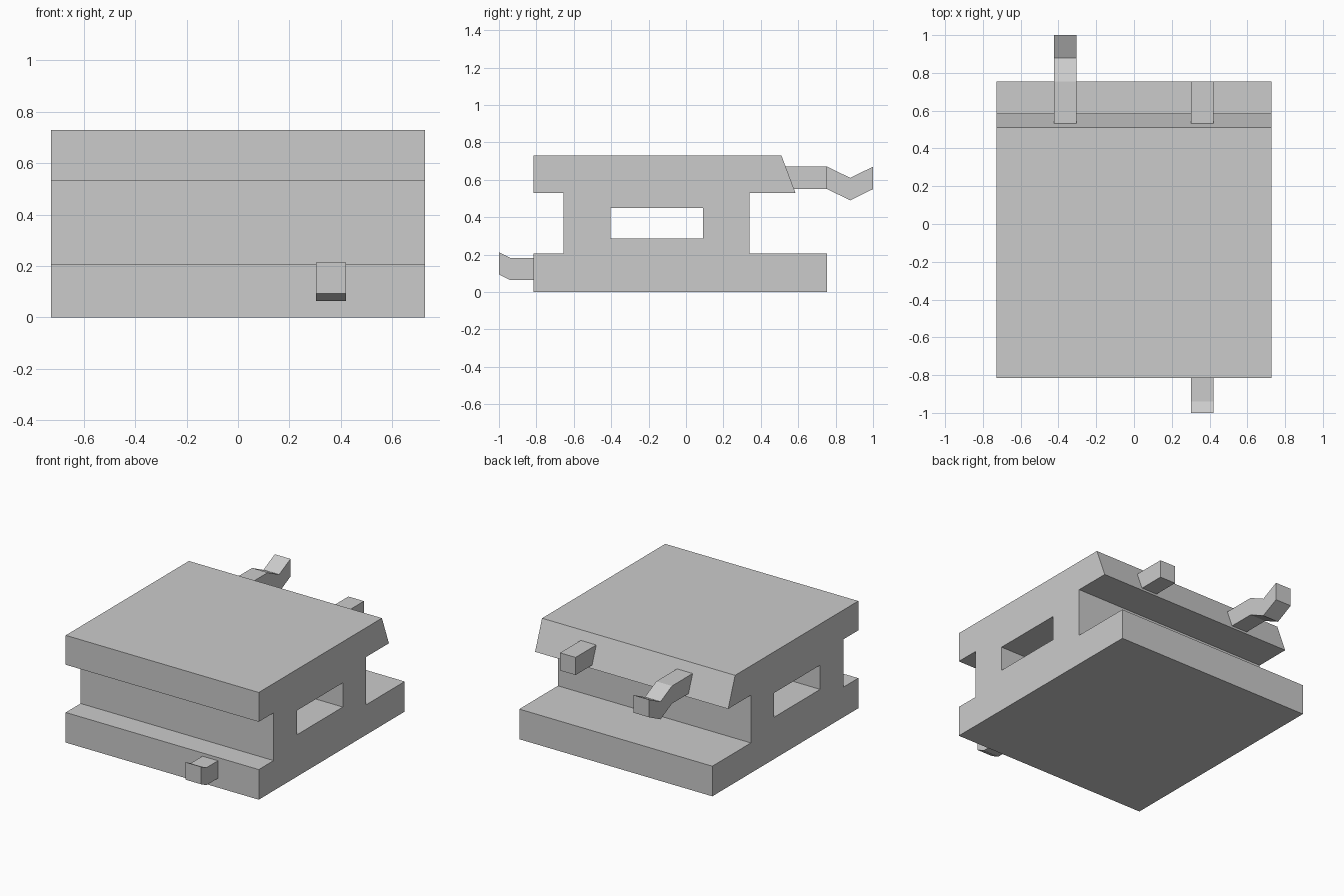
import bpy
from math import radians

cube = bpy.data.objects.get("Cube")
if cube:
    bpy.data.objects.remove(cube, do_unlink=True)

# Single plain material
grey = bpy.data.materials.new("plain_grey")
grey.use_nodes = True
colour = (0.6, 0.6, 0.6, 1)
grey.diffuse_color = colour
grey.node_tree.nodes["Principled BSDF"].inputs["Base Color"].default_value = colour


def extrude_profile(name, outlines, x_min, x_max):
    """Extrude closed (y, z) outlines along x; inner outlines become holes."""
    curve = bpy.data.curves.new(name, "CURVE")
    curve.dimensions = "2D"
    curve.fill_mode = "BOTH"
    curve.extrude = (x_max - x_min) / 2
    for outline in outlines:
        spline = curve.splines.new("POLY")
        spline.points.add(len(outline) - 1)
        for point, (y, z) in zip(spline.points, outline):
            point.co = (y, z, 0, 1)
        spline.use_cyclic_u = True
        spline.use_smooth = False
    curve.materials.append(grey)
    obj = bpy.data.objects.new(name, curve)
    obj.location.x = (x_min + x_max) / 2
    obj.rotation_euler = (radians(90), 0, radians(90))
    bpy.context.collection.objects.link(obj)
    bpy.ops.object.select_all(action="DESELECT")
    obj.select_set(True)
    bpy.context.view_layer.objects.active = obj
    bpy.ops.object.convert(target="MESH")
    bpy.ops.object.shade_flat()
    return obj


def bar(path, height):
    """Closed outline of a bent bar from its lower edge path."""
    return path + [(y, z + height) for y, z in reversed(path)]


# Body: base slab, narrower web and bevelled top slab, with a slot through it
body = [(-0.815, 0), (0.755, 0), (0.755, 0.205), (0.34, 0.205),
        (0.34, 0.53), (0.585, 0.53), (0.51, 0.73), (-0.815, 0.73),
        (-0.815, 0.53), (-0.655, 0.53), (-0.655, 0.205), (-0.815, 0.205)]
slot = [(-0.405, 0.285), (-0.405, 0.45), (0.09, 0.45), (0.09, 0.285)]
extrude_profile("body", [body, slot], -0.727, 0.727)

# Pegs on the sloped back edge: a straight one and a bent hook
root = [(0.577, 0.55), (0.755, 0.55)]
peg = root + [(0.755, 0.67), (0.532, 0.67)]
extrude_profile("back_peg", [peg], 0.303, 0.42)

hook = bar(root + [(0.878, 0.49), (1, 0.55)], 0.12)
hook[-1] = peg[-1]
extrude_profile("back_hook", [hook], -0.423, -0.305)

# Upturned peg on the front of the base
front = bar([(-1, 0.094), (-0.94, 0.064), (-0.815, 0.064)], 0.119)
extrude_profile("front_peg", [front], 0.303, 0.42)
